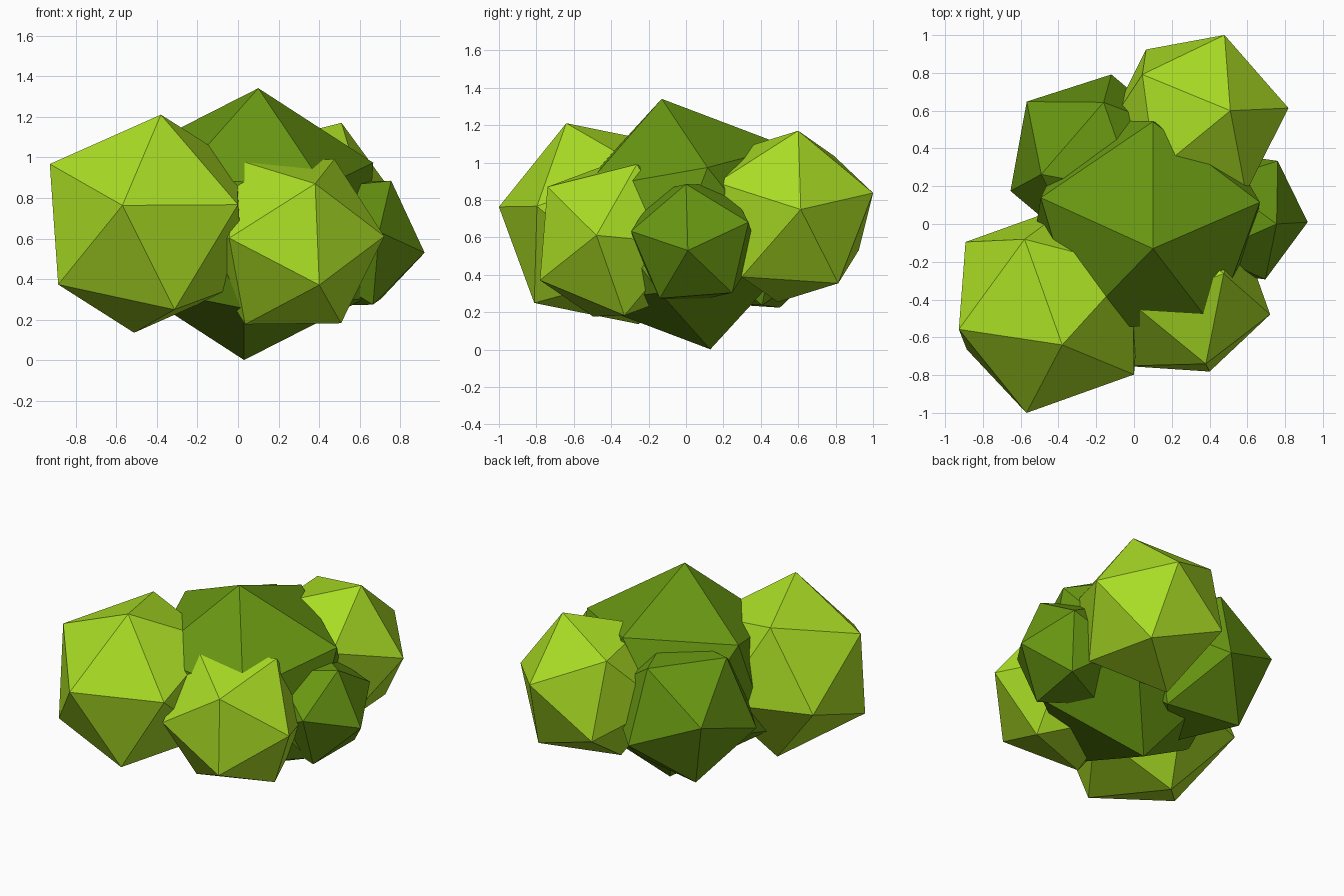
import bpy
from mathutils import Vector, Matrix

if "Cube" in bpy.data.objects:
    bpy.data.objects.remove(bpy.data.objects["Cube"])


def material(name, rgb):
    m = bpy.data.materials.new(name)
    m.diffuse_color = (*rgb, 1)
    m.use_nodes = True
    m.node_tree.nodes["Principled BSDF"].inputs["Base Color"].default_value = m.diffuse_color
    return m


light = material("light_leaves", (0.40, 0.72, 0.018))
dark = material("dark_leaves", (0.14, 0.31, 0.006))


def clump(name, centre, radius, pole, neighbour, mat):
    """Icosahedron turned so one corner points at pole and the next at neighbour."""
    c = Vector(centre)
    z = (Vector(pole) - c).normalized()
    v = Vector(neighbour) - c
    x = (v - z * v.dot(z)).normalized()
    y = z.cross(x)
    bpy.ops.mesh.primitive_ico_sphere_add(subdivisions=1, radius=radius)
    ob = bpy.context.object
    ob.name = name
    ob.data.transform(Matrix((x, y, z)).transposed().to_4x4())
    ob.location = c
    ob.data.materials.append(mat)


# central clump
clump("centre_clump", (0.065, 0, 0.671), 0.683, (0.1, -0.13, 1.34), (0.1, 0.55, 1.09), dark)
# front clumps
clump("front_left_clump", (-0.446, -0.446, 0.673), 0.575, (-0.38, -0.64, 1.21), (-0.57, -1.0, 0.76), light)
clump("front_right_clump", (0.255, -0.38, 0.584), 0.477, (0.38, -0.74, 0.87), (0.40, -0.78, 0.37), light)
# side clump
clump("right_clump", (0.552, 0.045, 0.576), 0.372, (0.92, 0.01, 0.53), (0.75, 0.0, 0.89), dark)
# back clumps
clump("back_right_clump", (0.328, 0.545, 0.712), 0.496, (0.51, 0.60, 1.17), (0.48, 1.0, 0.84), light)
clump("back_left_clump", (-0.21, 0.335, 0.62), 0.48, (-0.57, 0.65, 0.686), (-0.47, 0.25, 0.993), dark)
